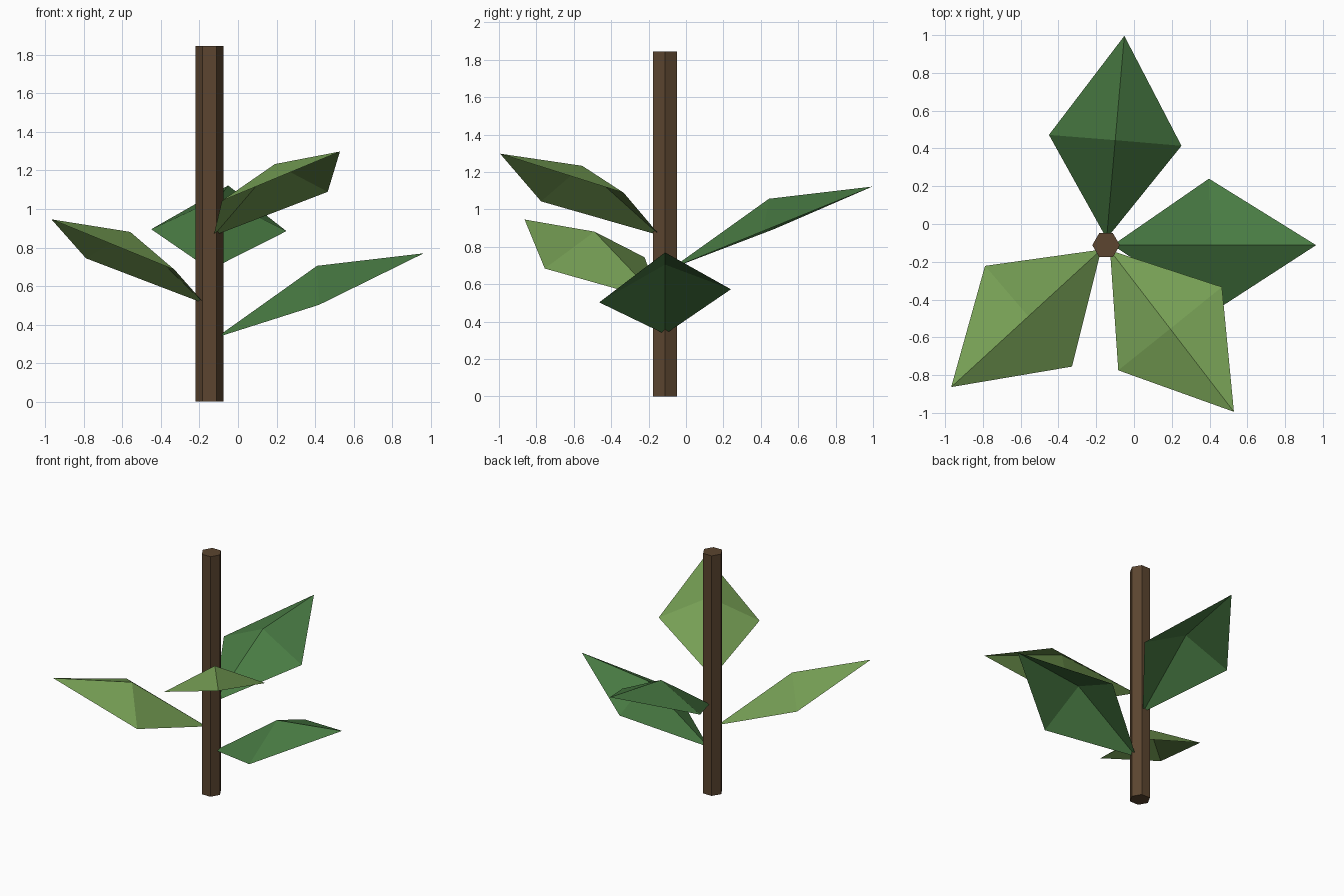
import bpy, bmesh
from math import radians
from mathutils import Matrix, Vector

if "Cube" in bpy.data.objects:
    bpy.data.objects.remove(bpy.data.objects["Cube"])

STEM = Vector((-0.148, -0.112, 0))
STEM_HEIGHT = 1.845


def material(name, rgb):
    m = bpy.data.materials.new(name)
    m.diffuse_color = [(c / 255) ** 2.2 for c in rgb] + [1]
    m.use_nodes = True
    m.node_tree.nodes["Principled BSDF"].inputs["Base Color"].default_value = m.diffuse_color
    return m


dark_green = material("dark_green", (74, 122, 69))
light_green = material("light_green", (117, 157, 85))
bark = material("bark", (92, 71, 51))


def make_object(name, bm, mat):
    mesh = bpy.data.meshes.new(name)
    bm.to_mesh(mesh)
    bm.free()
    mesh.materials.append(mat)
    obj = bpy.data.objects.new(name, mesh)
    bpy.context.collection.objects.link(obj)
    return obj


# Hexagonal stem with corners on the x axis
bm = bmesh.new()
bmesh.ops.create_cone(bm, cap_ends=True, segments=6, radius1=0.073, radius2=0.073,
                      depth=STEM_HEIGHT, matrix=Matrix.Rotation(radians(90), 4, 'Z'))
stem = make_object("stem", bm, bark)
stem.location = STEM + Vector((0, 0, STEM_HEIGHT / 2))


# Folded kite leaf along +x: raised middle, drooping sides, slight roll
def make_leaf(name, base_z, angle, roll, mat):
    bm = bmesh.new()
    base, left, tip, right, mid = [bm.verts.new(p) for p in (
        (0.035, 0, 0),
        (0.557 - roll * 0.35, 0.352, 0.205 + roll),
        (1.112, 0, 0.437),
        (0.557 + roll * 0.35, -0.352, 0.205 - roll),
        (0.558, 0, 0.372))]
    for a, b in ((base, right), (right, tip), (tip, left), (left, base)):
        bm.faces.new((a, b, mid))
    leaf = make_object(name, bm, mat)
    leaf.location = STEM + Vector((0, 0, base_z))
    leaf.rotation_euler.z = radians(angle)


# Leaves spiral up the stem by the golden angle
rolls = (0.035, -0.03, 0.005, 0.023)
greens = (dark_green, light_green, dark_green, light_green)
for i, (roll, green) in enumerate(zip(rolls, greens)):
    make_leaf(f"leaf_{i + 1}", 0.333 + 0.176 * i, 222.5 * i, roll, green)
